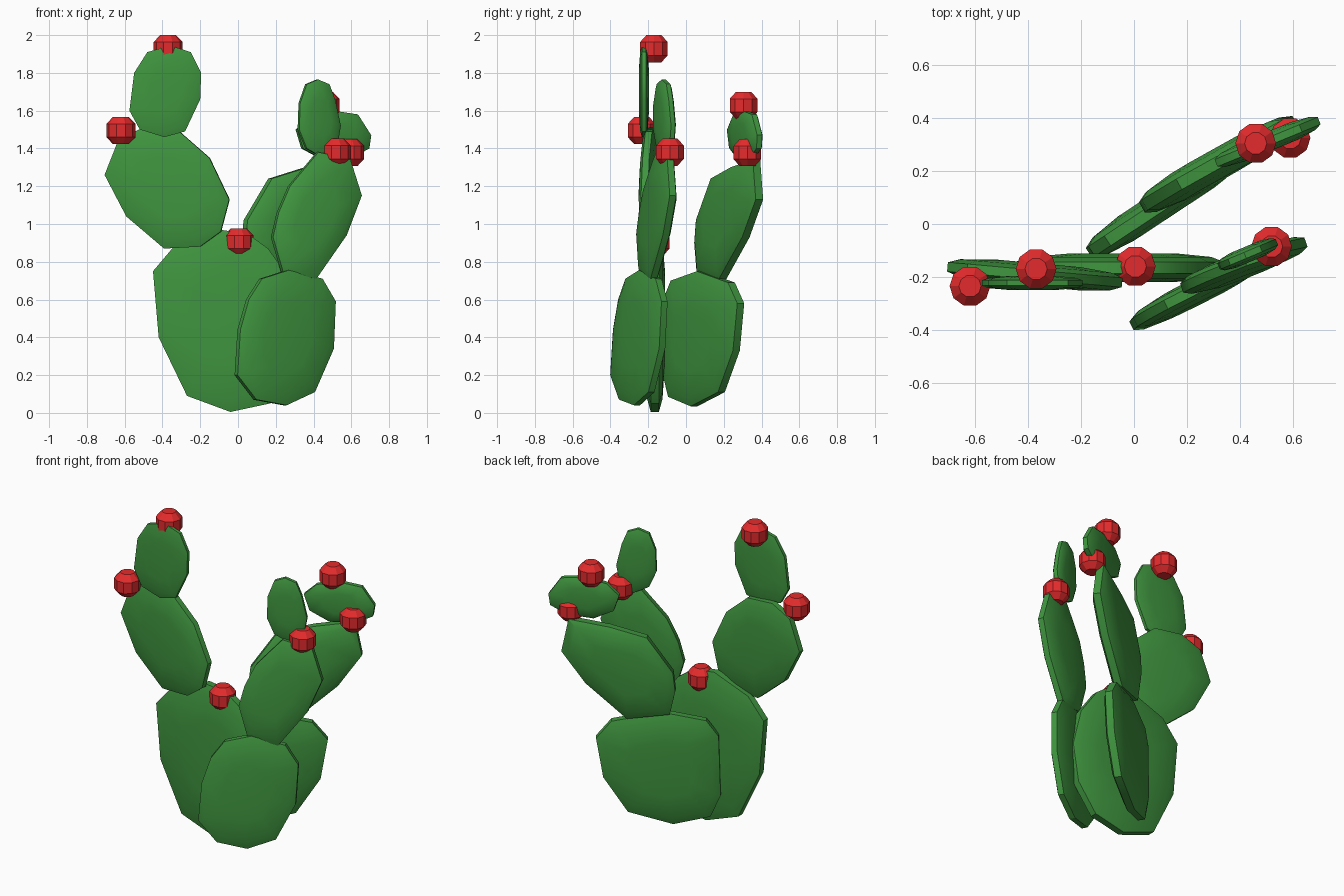
import bpy
import bmesh
import math
from mathutils import Vector

cube = bpy.data.objects.get("Cube")
if cube:
    bpy.data.objects.remove(cube)


def make_material(name, colour):
    mat = bpy.data.materials.new(name)
    mat.use_nodes = True
    mat.diffuse_color = colour
    mat.node_tree.nodes["Principled BSDF"].inputs["Base Color"].default_value = colour
    return mat


GREEN = make_material("cactus green", (0.05, 0.3, 0.05, 1))
RED = make_material("fruit red", (0.78, 0.024, 0.026, 1))


def finish(bm, name, mat, angle):
    bmesh.ops.recalc_face_normals(bm, faces=bm.faces)
    mesh = bpy.data.meshes.new(name)
    bm.to_mesh(mesh)
    bm.free()
    mesh.materials.append(mat)
    obj = bpy.data.objects.new(name, mesh)
    bpy.context.scene.collection.objects.link(obj)
    bpy.ops.object.select_all(action='DESELECT')
    obj.select_set(True)
    bpy.context.view_layer.objects.active = obj
    bpy.ops.object.shade_smooth_by_angle(angle=math.radians(angle))


def bridge(bm, low, high):
    n = len(low)
    for i in range(n):
        j = (i + 1) % n
        bm.faces.new((low[i], low[j], high[j], high[i]))


def pad(name, outline, y, slope, half, lean=0.0):
    """Flattened pad: front outline (x, z) laid on an upright plane, domed on both sides.
    y is the plane's depth at the outline centre, slope its turn in x, lean its tilt in z."""
    cx, cz = (sum(c) / len(outline) for c in zip(*outline))
    normal = Vector((-slope, 1, -lean)).normalized()
    centre = Vector((cx, y, cz))
    bm = bmesh.new()

    def ring(scale, offset):
        points = []
        for x, z in outline:
            dx, dz = (x - cx) * scale, (z - cz) * scale
            flat = Vector((dx, slope * dx + lean * dz, dz))
            points.append(bm.verts.new(centre + flat + normal * offset * half))
        return points

    # narrow rim, bevel, then a shallow dome on each side
    profile = [(0.5, -1), (0.87, -0.75), (1, -0.4), (1, 0.4), (0.87, 0.75), (0.5, 1)]
    rings = [ring(s, o) for s, o in profile]
    for low, high in zip(rings, rings[1:]):
        bridge(bm, low, high)
    bm.faces.new(rings[0])
    bm.faces.new(rings[-1])
    finish(bm, name, GREEN, 32)


def fruit(name, location, sides=10):
    """Faceted round fruit with flat top and bottom."""
    bm = bmesh.new()
    rings = []
    for r, h in ((0.042, -0.072), (0.077, -0.035), (0.077, 0.035), (0.042, 0.072)):
        turns = [math.tau * i / sides for i in range(sides)]
        rings.append([bm.verts.new(Vector(location) + Vector((r * math.cos(a), r * math.sin(a), h)))
                      for a in turns])
    for low, high in zip(rings, rings[1:]):
        bridge(bm, low, high)
    bm.faces.new(rings[0])
    bm.faces.new(rings[-1])
    finish(bm, name, RED, 15)


# Base pads
pad("main_pad",
    [(-.04, .005), (-.27, .09), (-.42, .4), (-.45, .75), (-.34, .88), (-.1, .97),
     (.05, .95), (.16, .87), (.28, .7), (.34, .46), (.3, .22), (.17, .05)],
    y=-.165, slope=0, half=.054)
pad("front_pad",
    [(.25, .04), (.09, .07), (-.01, .2), (.005, .44), (.05, .6), (.12, .71),
     (.26, .755), (.44, .71), (.51, .59), (.5, .34), (.4, .11)],
    y=-.255, slope=.5, half=.045, lean=.03)
pad("back_pad",
    [(.06, .035), (-.12, .085), (-.17, .22), (-.16, .6), (-.1, .7), (.11, .75),
     (.36, .69), (.435, .58), (.4, .33), (.28, .11)],
    y=.075, slope=.66, half=.055)

# Branch on the -x side
pad("side_branch_pad",
    [(-.39, .87), (-.59, 1.04), (-.705, 1.26), (-.63, 1.45), (-.5, 1.51),
     (-.31, 1.49), (-.15, 1.35), (-.045, 1.13), (-.09, .96), (-.2, .88)],
    y=-.193, slope=-.09, half=.044)
pad("side_tip_pad",
    [(-.39, 1.46), (-.52, 1.5), (-.575, 1.6), (-.55, 1.8), (-.48, 1.91),
     (-.36, 1.945), (-.25, 1.91), (-.195, 1.8), (-.2, 1.66), (-.28, 1.49)],
    y=-.223, slope=0, half=.026)

# Branch growing from the front pad
pad("front_branch_pad",
    [(.235, .74), (.18, .93), (.21, 1.06), (.27, 1.2), (.42, 1.38),
     (.59, 1.34), (.65, 1.15), (.57, .94), (.41, .71)],
    y=-.163, slope=.35, half=.045, lean=.04)
pad("front_tip_pad",
    [(.42, 1.765), (.36, 1.74), (.325, 1.64), (.32, 1.5), (.36, 1.4),
     (.45, 1.35), (.52, 1.4), (.54, 1.52), (.51, 1.66), (.48, 1.74)],
    y=-.115, slope=.42, half=.03)

# Branch growing from the back pad
pad("back_branch_pad",
    [(.28, .71), (.06, .75), (.03, .9), (.04, 1.02), (.17, 1.24), (.36, 1.3),
     (.57, 1.34), (.61, 1.13), (.49, .93)],
    y=.21, slope=.55, half=.056, lean=.03)
pad("back_tip_pad",
    [(.31, 1.5), (.34, 1.4), (.45, 1.34), (.6, 1.35), (.69, 1.4), (.7, 1.47),
     (.63, 1.58), (.5, 1.6), (.38, 1.57)],
    y=.313, slope=.41, half=.036)

# Fruits on the pad rims
fruits = {
    "main_fruit": (.005, -.16, .905),
    "side_branch_fruit": (-.62, -.235, 1.495),
    "side_tip_fruit": (-.37, -.17, 1.928),
    "front_branch_fruit": (.52, -.085, 1.38),
    "back_branch_fruit": (.59, .325, 1.378),
    "back_tip_fruit": (.46, .305, 1.628),
}
for fruit_name, place in fruits.items():
    fruit(fruit_name, place)
